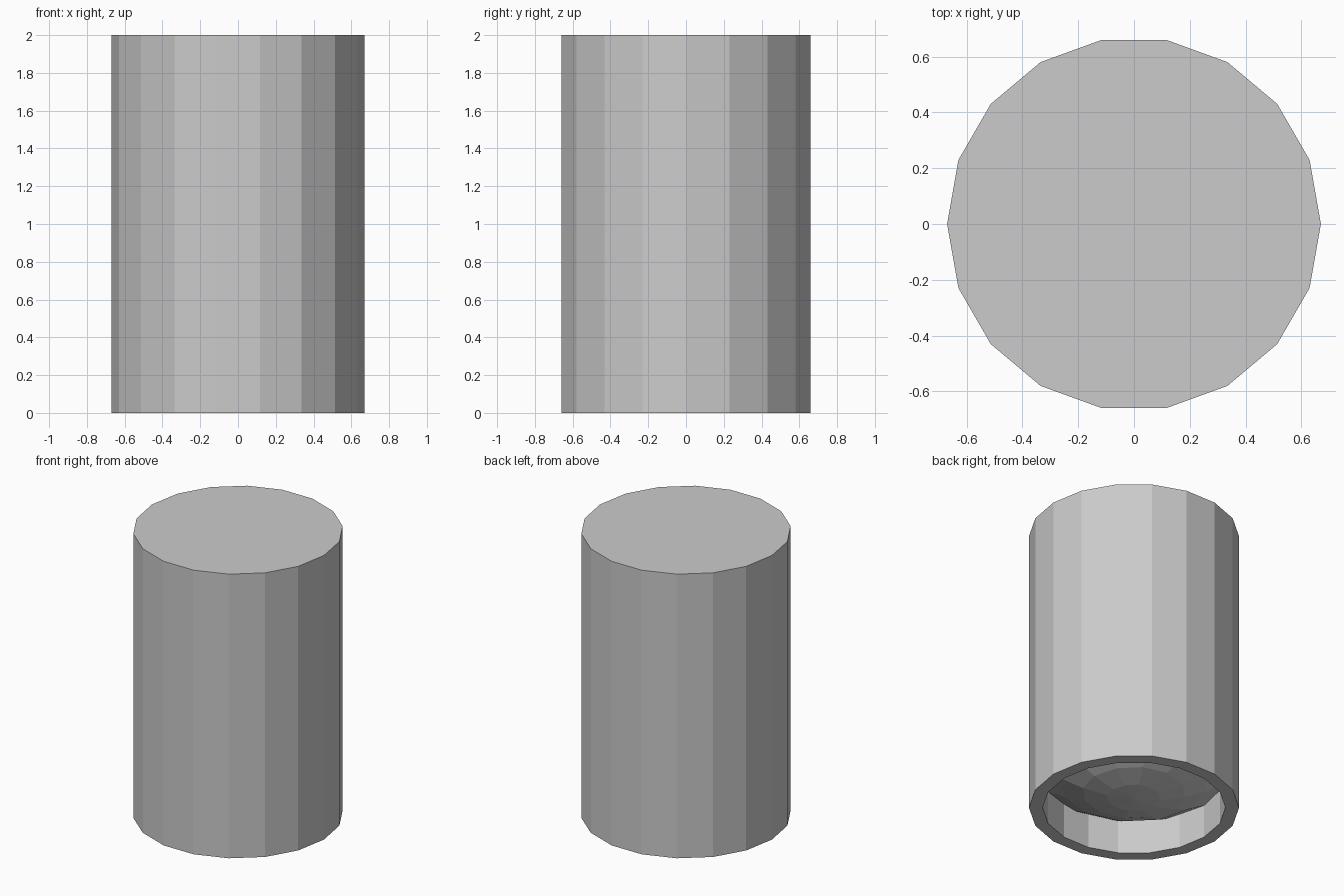
import bpy, bmesh
from math import cos, sin, pi, sqrt

if "Cube" in bpy.data.objects:
    bpy.data.objects.remove(bpy.data.objects["Cube"])


def lathe(name, profile, sides):
    """Revolve (radius, z) points round z; radius 0 makes a pole."""
    bm = bmesh.new()
    rings = []
    for r, z in profile:
        if r == 0:
            rings.append([bm.verts.new((0, 0, z))])
        else:
            rings.append([bm.verts.new((r * cos(2 * pi * i / sides),
                                        r * sin(2 * pi * i / sides), z))
                          for i in range(sides)])
    for a, b in zip(rings, rings[1:]):
        for i in range(sides):
            j = (i + 1) % sides
            if len(a) == 1:
                bm.faces.new((a[0], b[j], b[i]))
            elif len(b) == 1:
                bm.faces.new((a[i], a[j], b[0]))
            else:
                bm.faces.new((a[i], a[j], b[j], b[i]))
    bmesh.ops.recalc_face_normals(bm, faces=bm.faces)
    mesh = bpy.data.meshes.new(name)
    bm.to_mesh(mesh)
    bm.free()
    ob = bpy.data.objects.new(name, mesh)
    bpy.context.collection.objects.link(ob)
    return ob


# 18-sided housing with a recess in its underside
OUTER, INNER, DEPTH = 0.67, 0.583, 0.28
lathe("housing", [(0, 2), (OUTER, 2), (OUTER, 0), (INNER, 0),
                  (INNER, DEPTH), (0, DEPTH)], 18)

# Faceted lens bulging downward inside the recess
R, POLE = 1.08, 0.06
cap = [(r, POLE + R - sqrt(R * R - r * r)) for r in (0, 0.17, 0.33, 0.47, 0.61)]
lathe("lens", cap + [(0, DEPTH + 0.02)], 12)
